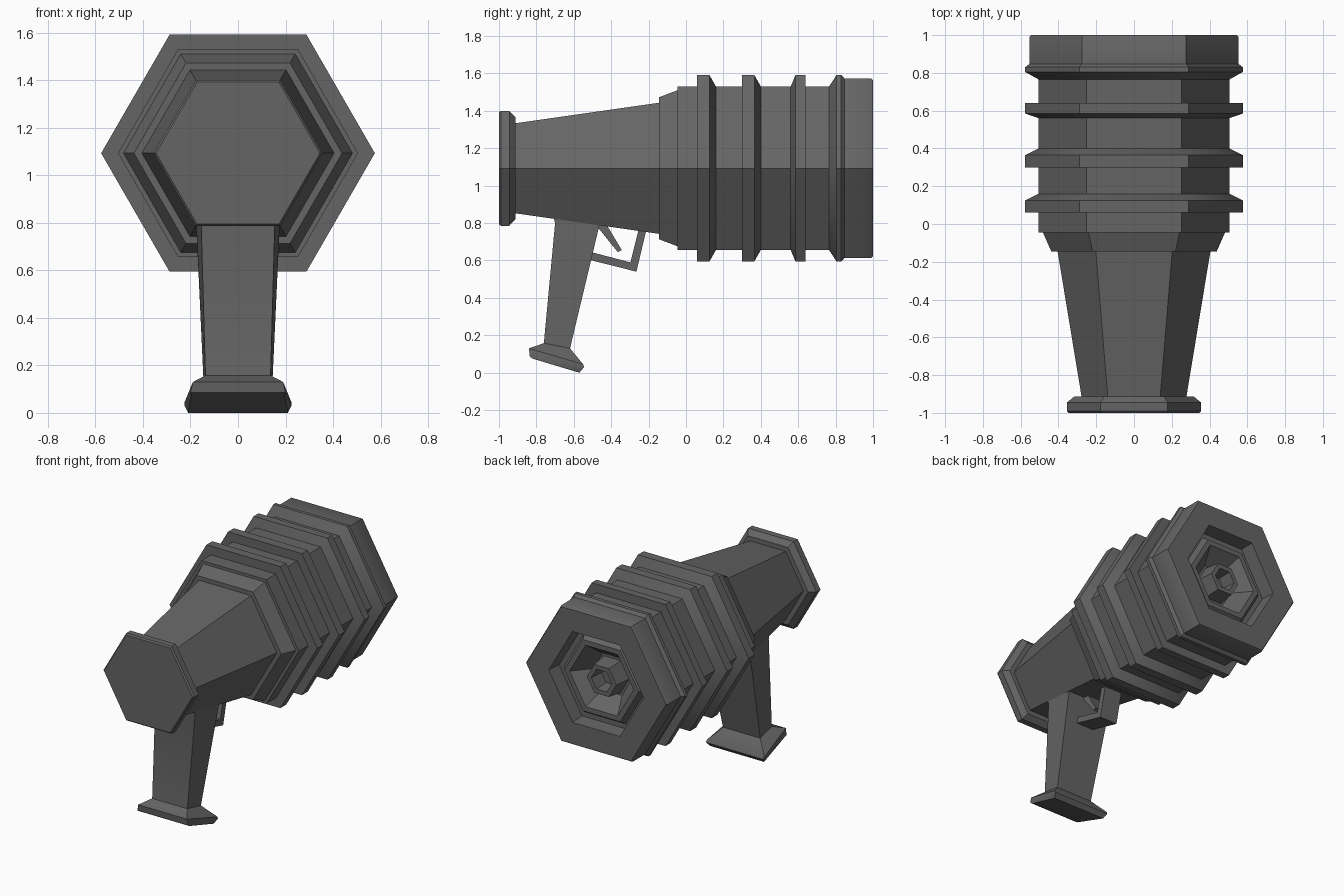
import bpy, bmesh, math

if "Cube" in bpy.data.objects:
    bpy.data.objects.remove(bpy.data.objects["Cube"])

AXIS_Z = 1.093  # height of the barrel axis

grey = bpy.data.materials.new("dark_grey")
grey.diffuse_color = (0.13, 0.13, 0.13, 1)
grey.use_nodes = True
grey.node_tree.nodes["Principled BSDF"].inputs["Base Color"].default_value = grey.diffuse_color


def finish(name, bm, smooth=False):
    bmesh.ops.recalc_face_normals(bm, faces=bm.faces)
    me = bpy.data.meshes.new(name)
    bm.to_mesh(me)
    bm.free()
    ob = bpy.data.objects.new(name, me)
    bpy.context.collection.objects.link(ob)
    me.materials.append(grey)
    if smooth:
        bpy.ops.object.select_all(action='DESELECT')
        ob.select_set(True)
        bpy.context.view_layer.objects.active = ob
        bpy.ops.object.shade_smooth_by_angle(angle=math.radians(35))
    return ob


def loft(name, rings, smooth=False):
    """Skin a list of equal-sized point rings and cap both ends."""
    bm = bmesh.new()
    loops = [[bm.verts.new(p) for p in ring] for ring in rings]
    n = len(loops[0])
    for a, b in zip(loops, loops[1:]):
        for i in range(n):
            j = (i + 1) % n
            bm.faces.new((a[i], a[j], b[j], b[i]))
    bm.faces.new(loops[0])
    bm.faces.new(loops[-1])
    return finish(name, bm, smooth)


def hex_turn(name, profile, smooth=False):
    """Six-sided turned form along y; profile holds (y, corner radius)."""
    return loft(name, [[(r * math.cos(k * math.pi / 3), y,
                         AXIS_Z + r * math.sin(k * math.pi / 3))
                        for k in range(6)] for y, r in profile], smooth)


def side_plate(name, outline, half_width):
    """Extrude a (y, z) outline across x."""
    return loft(name, [[(x, y, z) for y, z in outline]
                       for x in (-half_width, half_width)])


# Rear plate and tapered body
hex_turn("rear_plate", [(-1, 0.345), (-0.99, 0.355), (-0.945, 0.355),
                        (-0.912, 0.315), (-0.912, 0.2)], True)
hex_turn("tapered_body", [(-0.93, 0.275), (-0.13, 0.407)])

# Ribbed barrel with its collar, four ribs and stepped muzzle
R, RIB = 0.505, 0.576
barrel = [(-0.145, 0.38), (-0.145, 0.438), (-0.045, 0.482), (-0.045, R)]
for y in (0.06, 0.30):
    barrel += [(y, R), (y, RIB), (y + 0.065, RIB), (y + 0.1, R)]
barrel += [(0.56, R), (0.585, RIB), (0.64, RIB), (0.64, R),
           (0.765, R), (0.805, RIB), (0.83, RIB), (0.848, 0.553),
           (0.99, 0.553), (1.0, 0.545)]
muzzle = [(1.0, 0.37), (0.90, 0.36), (0.90, 0.32), (0.94, 0.29),
          (0.94, 0.25), (0.82, 0.15), (0.82, 0.13), (0.94, 0.115),
          (0.94, 0.08), (0.84, 0.07)]
hex_turn("ribbed_barrel", barrel + muzzle, True)

# Grip with flared foot: back (y, z, half width), front (y, z, half width)
grip = [((-0.715, 0.86, 0.155), (-0.45, 0.86, 0.175)),
        ((-0.70, 0.80, 0.155), (-0.465, 0.78, 0.175)),
        ((-0.76, 0.158, 0.137), (-0.62, 0.13, 0.145)),
        ((-0.84, 0.13, 0.19), (-0.55, 0.045, 0.225)),
        ((-0.835, 0.085, 0.20), (-0.545, 0.03, 0.225)),
        ((-0.82, 0.075, 0.195), (-0.57, 0.0, 0.21))]
loft("grip", [[(-b[2], b[0], b[1]), (b[2], b[0], b[1]),
               (f[2], f[0], f[1]), (-f[2], f[0], f[1])]
              for b, f in grip], True)

# Trigger guard and trigger
side_plate("trigger_guard", [(-0.53, 0.607), (-0.265, 0.54), (-0.208, 0.78),
                             (-0.25, 0.78), (-0.297, 0.59), (-0.52, 0.648)],
           0.07)
side_plate("trigger", [(-0.49, 0.80), (-0.365, 0.645), (-0.343, 0.655),
                       (-0.43, 0.80)], 0.045)
